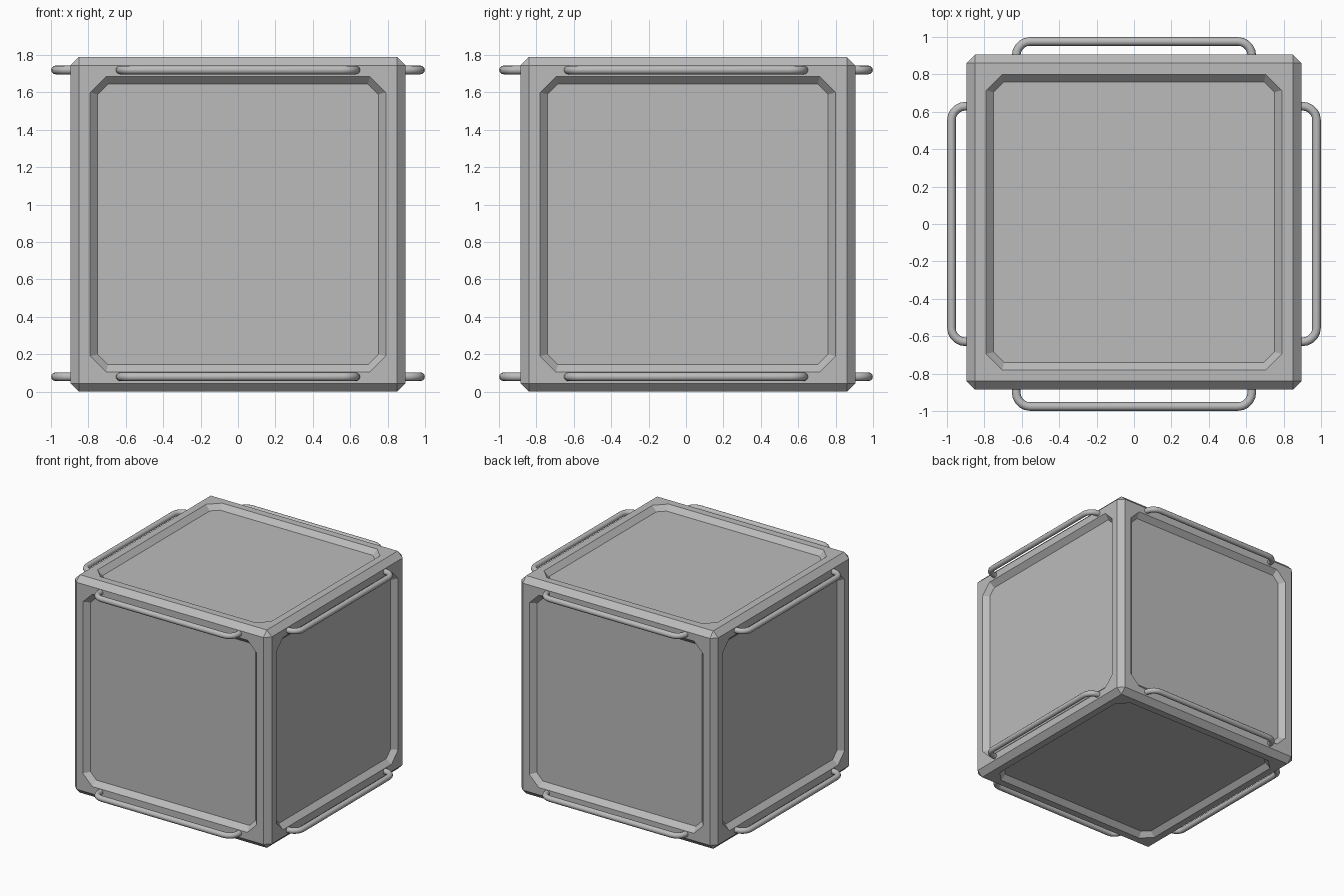
import bpy, bmesh, math
from mathutils import Vector

old = bpy.data.objects.get("Cube")
if old:
    bpy.data.objects.remove(old, do_unlink=True)

SIZE, BEVEL, DEPTH = 1.79, 0.045, 0.04
CENTRE = Vector((0, 0.01, SIZE / 2))

grey = bpy.data.materials.new("plain_grey")
grey.use_nodes = True
colour = (0.5, 0.5, 0.5, 1)
grey.diffuse_color = colour
grey.node_tree.nodes["Principled BSDF"].inputs["Base Color"].default_value = colour


def finish(bm, name):
    bmesh.ops.recalc_face_normals(bm, faces=bm.faces)
    mesh = bpy.data.meshes.new(name)
    bm.to_mesh(mesh)
    bm.free()
    mesh.materials.append(grey)
    obj = bpy.data.objects.new(name, mesh)
    bpy.context.collection.objects.link(obj)
    return obj


def octagon(bm, corners, centre, normal, half, cut, depth):
    """Square ring with cut corners, two vertices per corner in winding order."""
    ring = []
    for i in range(4):
        here = corners[i] - centre
        scale = half / (here.length / math.sqrt(2))
        for j in (i - 1, (i + 1) % 4):
            toward = (corners[j] - corners[i]).normalized()
            ring.append(bm.verts.new(centre + here * scale + toward * cut - normal * depth))
    return ring


# Crate body: chamfered cube with a sunken, sloped panel on every side
bm = bmesh.new()
bmesh.ops.create_cube(bm, size=SIZE)
bmesh.ops.bevel(bm, geom=bm.edges[:], offset=BEVEL, segments=1, affect='EDGES')
for face in [f for f in bm.faces if f.calc_area() > 1]:
    verts = face.verts[:]
    corners = [v.co.copy() for v in verts]
    centre, normal = face.calc_center_median(), face.normal.copy()
    bm.faces.remove(face)
    rim = octagon(bm, corners, centre, normal, 0.79, 0.085, 0)
    floor = octagon(bm, corners, centre, normal, 0.75, 0.055, DEPTH)
    for i in range(4):
        a, b, c = 2 * i, 2 * i + 1, (2 * i + 2) % 8
        bm.faces.new((verts[i], rim[b], rim[a]))
        bm.faces.new((verts[i], verts[(i + 1) % 4], rim[c], rim[b]))
    for i in range(8):
        j = (i + 1) % 8
        bm.faces.new((rim[i], rim[j], floor[j], floor[i]))
    bm.faces.new(floor)
bmesh.ops.translate(bm, verts=bm.verts, vec=CENTRE)
finish(bm, "crate_body")


# Handles: bent round bars, one near the top and bottom of each side
def handle(name, turn, z):
    half, out, radius, rod = 0.63, 0.976, 0.075, 0.023
    arc = [(half - radius + radius * math.cos(a), out - radius + radius * math.sin(a))
           for a in (math.radians(18 * k) for k in range(6))]
    path = [(half, 0.86)] + arc
    path += [(-x, y) for x, y in reversed(path)]
    bm = bmesh.new()
    rings = []
    for i, p in enumerate(path):
        before, after = path[max(i - 1, 0)], path[min(i + 1, len(path) - 1)]
        along = Vector((after[0] - before[0], after[1] - before[1], 0)).normalized()
        side = along.cross(Vector((0, 0, 1)))
        ring = []
        for k in range(12):
            a = math.tau * k / 12
            ring.append(bm.verts.new(Vector((*p, z)) + side * rod * math.cos(a)
                                     + Vector((0, 0, rod * math.sin(a)))))
        rings.append(ring)
    for r, s in zip(rings, rings[1:]):
        for k in range(12):
            n = (k + 1) % 12
            bm.faces.new((r[k], r[n], s[n], s[k]))
    bm.faces.new(rings[0])
    bm.faces.new(rings[-1])
    obj = finish(bm, name)
    obj.rotation_euler.z = turn
    bpy.ops.object.select_all(action='DESELECT')
    obj.select_set(True)
    bpy.context.view_layer.objects.active = obj
    bpy.ops.object.shade_smooth_by_angle(angle=math.radians(40))


for i, side in enumerate(("back", "right", "front", "left")):
    for level, z in (("lower", 0.08), ("upper", 1.72)):
        handle(f"{side}_{level}_handle", i * math.pi / 2, z)
